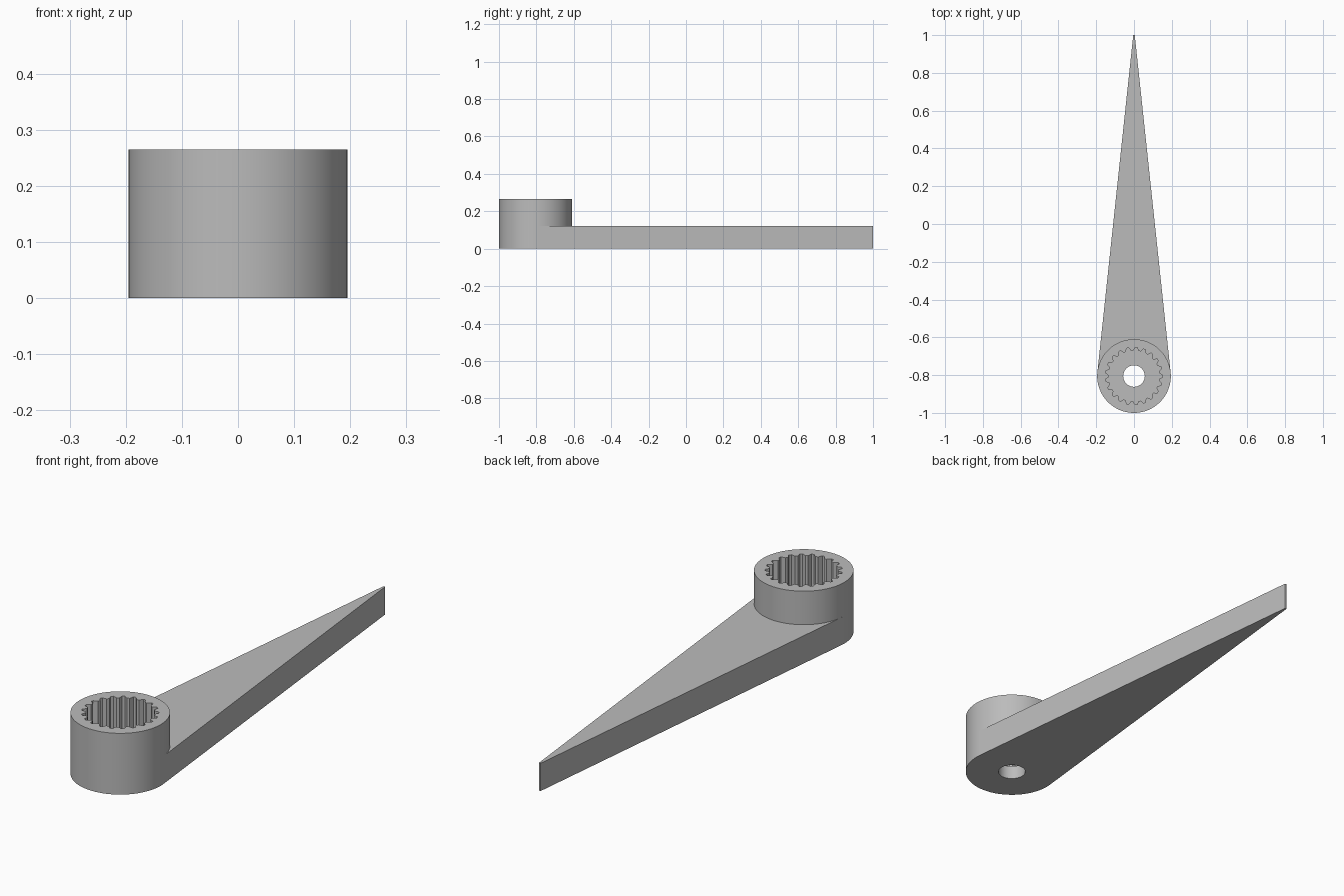
import bpy, bmesh
from math import pi, cos, sin

cube = bpy.data.objects.get("Cube")
if cube:
    bpy.data.objects.remove(cube)

HUB_Y, HUB_R, HUB_H = -0.805, 0.195, 0.265
ARM_H, FLOOR_Z = 0.12, 0.06
TEETH = 21
SIDES = TEETH * 4
HOLE_R, ROOT_R, TIP_R = 0.057, 0.152, 0.135

grey = bpy.data.materials.new("Grey plastic")
grey.use_nodes = True
grey.diffuse_color = (0.5, 0.5, 0.5, 1)
grey.node_tree.nodes["Principled BSDF"].inputs["Base Color"].default_value = (0.5, 0.5, 0.5, 1)


def finish(name, bm):
    bmesh.ops.recalc_face_normals(bm, faces=bm.faces)
    mesh = bpy.data.meshes.new(name)
    bm.to_mesh(mesh)
    bm.free()
    mesh.materials.append(grey)
    obj = bpy.data.objects.new(name, mesh)
    bpy.context.collection.objects.link(obj)
    bpy.ops.object.select_all(action='DESELECT')
    obj.select_set(True)
    bpy.context.view_layer.objects.active = obj
    bpy.ops.object.shade_smooth_by_angle(angle=pi / 9)


def circle(radius):
    return [(radius * cos(2 * pi * i / SIDES), HUB_Y + radius * sin(2 * pi * i / SIDES))
            for i in range(SIDES)]


def spline():
    # Each tooth: narrow outer groove, then a wider inner ridge
    corners = [(-0.12, ROOT_R), (0.12, ROOT_R), (0.36, TIP_R), (0.64, TIP_R)]
    points = []
    for tooth in range(TEETH):
        for offset, radius in corners:
            a = 2 * pi * (tooth + offset) / TEETH
            points.append((radius * cos(a), HUB_Y + radius * sin(a)))
    return points


# Hub: outer wall, toothed socket and screw hole as one closed chain of rings
bm = bmesh.new()
chain = [(circle(HOLE_R), 0), (circle(HUB_R), 0), (circle(HUB_R), HUB_H),
         (spline(), HUB_H), (spline(), FLOOR_Z), (circle(HOLE_R), FLOOR_Z)]
rings = [[bm.verts.new((x, y, z)) for x, y in points] for points, z in chain]
for a, b in zip(rings, rings[1:] + rings[:1]):
    for i in range(SIDES):
        j = (i + 1) % SIDES
        bm.faces.new((a[i], a[j], b[j], b[i]))
finish("hub", bm)

# Arm: tapered blade tangent to the hub, its inner end seated in the hub wall
bm = bmesh.new()
seat = circle(HUB_R * 0.99)[2:SIDES // 2 - 1]
edge = circle(HUB_R)
outline = [edge[1], (0.004, 1), (-0.004, 1), edge[SIDES // 2 - 1]] + seat[::-1]
base = bm.faces.new([bm.verts.new((x, y, 0)) for x, y in outline])
top = bmesh.ops.extrude_face_region(bm, geom=[base], use_keep_orig=True)
bmesh.ops.translate(bm, vec=(0, 0, ARM_H),
                    verts=[v for v in top["geom"] if isinstance(v, bmesh.types.BMVert)])
finish("arm", bm)
